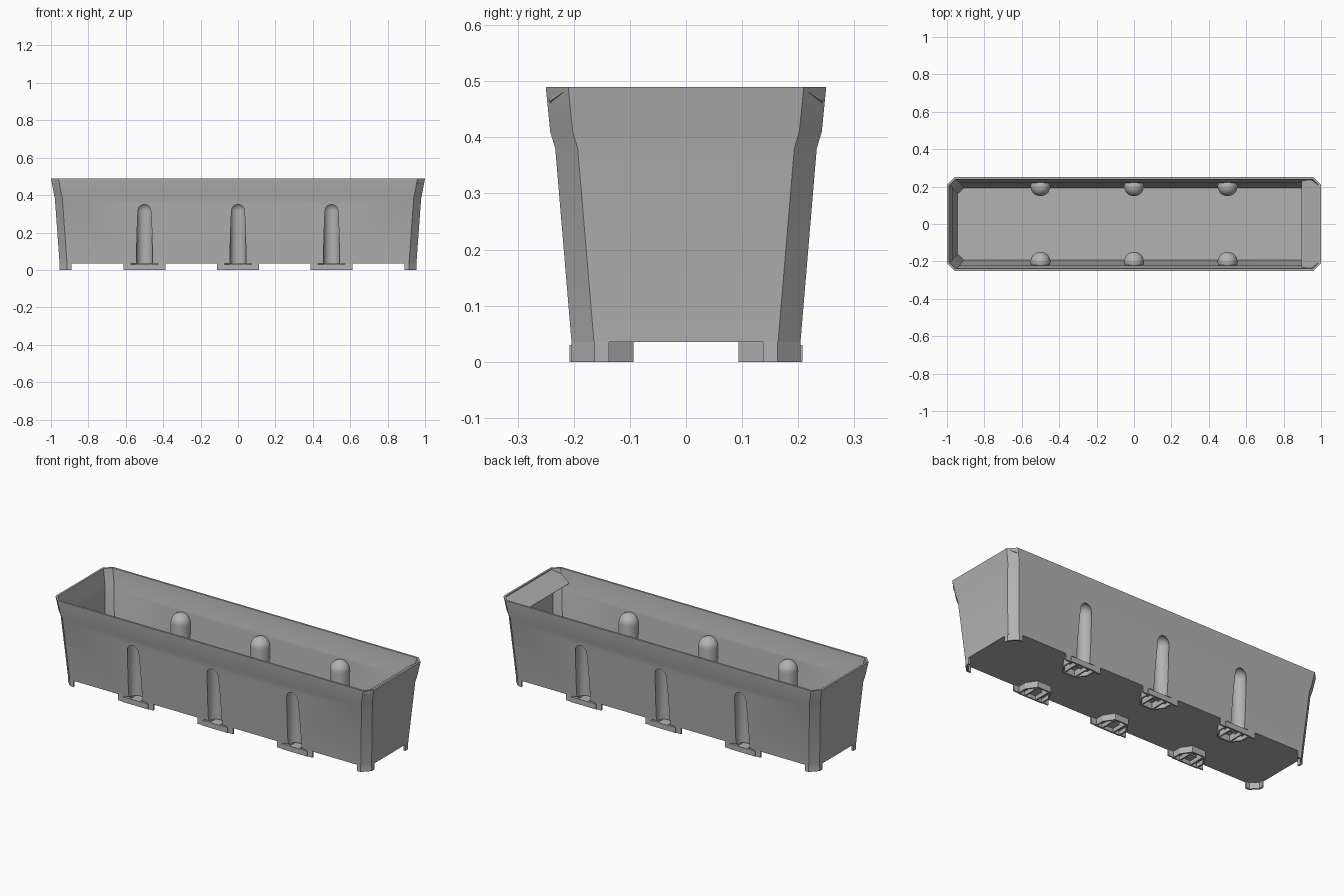
import bpy, bmesh
from mathutils import Matrix

if "Cube" in bpy.data.objects:
    bpy.data.objects.remove(bpy.data.objects["Cube"])

grey = bpy.data.materials.new("planter grey")
grey.use_nodes = True
grey.diffuse_color = (0.45, 0.45, 0.45, 1)
grey.node_tree.nodes["Principled BSDF"].inputs["Base Color"].default_value = (0.45, 0.45, 0.45, 1)

# half length, half depth and height of each wall level
LEVELS = [(0.954, 0.204, 0.035), (0.979, 0.233, 0.38), (0.985, 0.242, 0.41), (1.0, 0.25, 0.49)]
CHAMFER = 0.04
WALL = 0.011
FLOOR = 0.035
GROOVES = (-0.5, 0, 0.5)


def finish(name, bm):
    bmesh.ops.recalc_face_normals(bm, faces=bm.faces)
    me = bpy.data.meshes.new(name)
    bm.to_mesh(me)
    bm.free()
    ob = bpy.data.objects.new(name, me)
    bpy.context.collection.objects.link(ob)
    me.materials.append(grey)
    return ob


def apply_mods(ob):
    dg = bpy.context.evaluated_depsgraph_get()
    me = bpy.data.meshes.new_from_object(ob.evaluated_get(dg))
    ob.modifiers.clear()
    ob.data = me


def cut(ob, cutter):
    m = ob.modifiers.new("cut", "BOOLEAN")
    m.operation = "DIFFERENCE"
    m.solver = "EXACT"
    m.object = cutter
    bpy.context.view_layer.update()
    apply_mods(ob)
    bpy.data.objects.remove(cutter)


def octagon(hx, hy, c):
    q = [(hx, hy - c), (hx - c, hy)]
    return (q + [(-x, y) for x, y in reversed(q)] + [(-x, -y) for x, y in q]
            + [(x, -y) for x, y in reversed(q)])


def tub(name, levels, c):
    """Closed solid through a stack of chamfered rectangles."""
    bm = bmesh.new()
    rings = [[bm.verts.new((x, y, z)) for x, y in octagon(hx, hy, c)] for hx, hy, z in levels]
    for a, b in zip(rings, rings[1:]):
        for i in range(8):
            j = (i + 1) % 8
            bm.faces.new((a[i], a[j], b[j], b[i]))
    bm.faces.new(rings[0])
    bm.faces.new(rings[-1])
    return finish(name, bm)


def pillar(name, x, y, r, z0, top):
    """Upright round bar with a domed top."""
    bm = bmesh.new()
    bmesh.ops.create_uvsphere(bm, u_segments=32, v_segments=16, radius=r,
                              matrix=Matrix.Translation((x, y, top - r)))
    low = [v for v in bm.verts if v.co.z < top - r - 0.0001]
    bmesh.ops.delete(bm, geom=low, context="VERTS")
    edge = [e for e in bm.edges if e.is_boundary]
    ext = bmesh.ops.extrude_edge_only(bm, edges=edge)["geom"]
    for v in ext:
        if isinstance(v, bmesh.types.BMVert):
            v.co.z = z0
    bmesh.ops.holes_fill(bm, edges=[e for e in bm.edges if e.is_boundary])
    return finish(name, bm)


def strip_wall(name, pts, z0, z1, t):
    """Thin upright wall along a path."""
    bm = bmesh.new()
    cols = [(bm.verts.new((x, y, z0)), bm.verts.new((x, y, z1))) for x, y in pts]
    for a, b in zip(cols, cols[1:]):
        bm.faces.new((a[0], b[0], b[1], a[1]))
    ob = finish(name, bm)
    m = ob.modifiers.new("thickness", "SOLIDIFY")
    m.thickness = t
    m.offset = 0
    m.use_even_offset = True
    bpy.context.view_layer.update()
    apply_mods(ob)
    return ob


def box(name, x0, x1, y0, y1, z0, z1):
    bm = bmesh.new()
    bmesh.ops.create_cube(bm, size=1)
    for v in bm.verts:
        v.co = ((x0 + x1) / 2 + v.co.x * (x1 - x0), (y0 + y1) / 2 + v.co.y * (y1 - y0),
                (z0 + z1) / 2 + v.co.z * (z1 - z0))
    return finish(name, bm)


# trough body: outer solid minus a cavity that leaves room for the ribs
body = tub("trough_body", LEVELS, CHAMFER)
inner = [(hx - WALL, hy - WALL, z) for hx, hy, z in LEVELS]
inner[0] = (inner[0][0], inner[0][1], FLOOR + 0.012)
inner.append((inner[-1][0], inner[-1][1], 0.52))
cavity = tub("cavity", inner, CHAMFER - WALL * 0.6)
for x in GROOVES:
    for s in (-1, 1):
        cut(cavity, pillar("rib", x, s * 0.202, 0.053, 0.0, 0.371))
cut(body, cavity)
for x in GROOVES:
    for s in (-1, 1):
        cut(body, pillar("groove", x, s * 0.202, 0.043, 0.0, 0.361))

# corner feet continue the chamfered walls down to the ground
hx, hy = LEVELS[0][0] - 0.005, LEVELS[0][1] - 0.005
for sx in (-1, 1):
    for sy in (-1, 1):
        path = [(hx, 0.137), (hx, hy - 0.038), (hx - 0.038, hy), (0.89, hy)]
        strip_wall("corner_foot", [(sx * x, sy * y) for x, y in path], 0, FLOOR + 0.004, 0.01)

# clip feet under every groove
half = [(0.112, 0.2), (0.075, 0.2), (0.075, 0.15), (0.04, 0.098)]
for gx in GROOVES:
    for s in (-1, 1):
        path = half + [(-x, y) for x, y in reversed(half)]
        strip_wall("clip_wall", [(gx + x, s * y) for x, y in path], 0, FLOOR + 0.001, 0.008)
        y0, y1 = sorted((s * 0.15, s * 0.208))
        box("clip_shelf", gx - 0.075, gx + 0.075, y0, y1, 0.022, 0.03)
        y0, y1 = sorted((s * 0.2, s * 0.208))
        box("clip_front", gx - 0.08, gx + 0.08, y0, y1, 0, 0.03)
        for px in (-0.035, 0.035):
            strip_wall("clip_prong", [(gx + px, s * 0.2), (gx + px, s * 0.1)], 0, FLOOR, 0.008)

# sloping flap inside one end of the rim
bm = bmesh.new()
side = [(0.997, 0.21, 0.488), (0.963, 0.243, 0.466), (0.896, 0.23, 0.42)]
bm.faces.new([bm.verts.new(p) for p in side + [(x, -y, z) for x, y, z in reversed(side)]])
flap = finish("end_flap", bm)
m = flap.modifiers.new("thickness", "SOLIDIFY")
m.thickness = 0.004
m.offset = 0
bpy.context.view_layer.update()
apply_mods(flap)

# smooth the soft steps and domes, keep the corners sharp
bpy.ops.object.select_all(action="DESELECT")
body.select_set(True)
bpy.context.view_layer.objects.active = body
bpy.ops.object.shade_smooth_by_angle()
